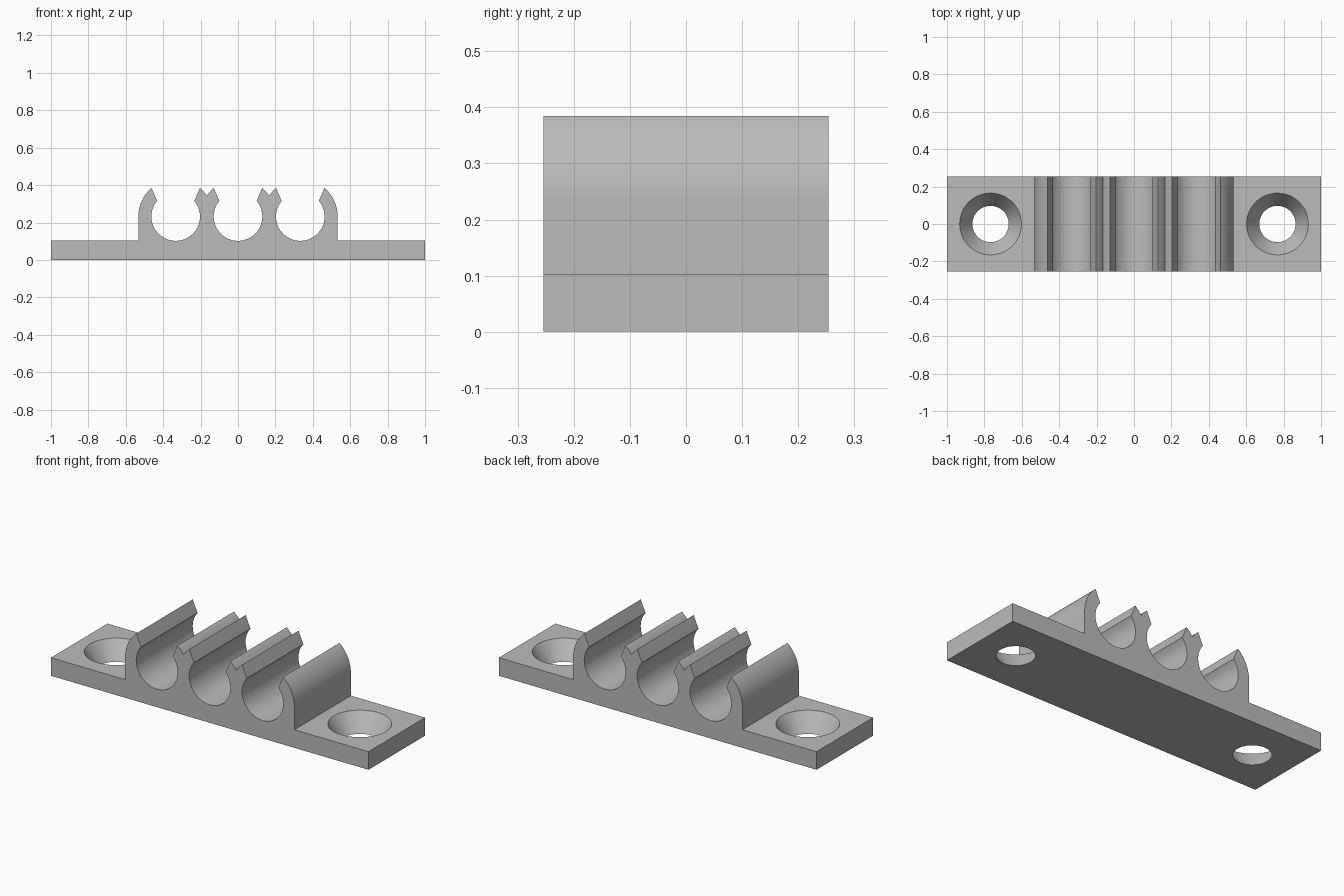
import bpy, bmesh
from math import sin, cos, acos, radians, degrees

DEPTH, PLATE, PITCH = 0.254, 0.103, 0.333
BORE, OUTER, AXIS = 0.13, 0.2, 0.232
LIP, TIP = 40, 49.7      # lip angles above horizontal: at the bore, at the outer wall

cube = bpy.data.objects.get("Cube")
if cube:
    bpy.data.objects.remove(cube)

grey = bpy.data.materials.new("plain grey")
grey.use_nodes = True
colour = (0.5, 0.5, 0.5, 1)
grey.diffuse_color = colour
grey.node_tree.nodes["Principled BSDF"].inputs["Base Color"].default_value = colour


def arc(cx, radius, start, end, steps):
    """Points along an arc about a clip axis, angles in degrees."""
    angles = [radians(start + (end - start) * i / steps) for i in range(steps + 1)]
    return [(cx + radius * cos(a), AXIS + radius * sin(a)) for a in angles]


# Side profile: plate, outer wall, three open bores with valleys between
valley = degrees(acos(PITCH / 2 / OUTER))
profile = [(-1, 0), (-1, PLATE), (-PITCH - OUTER, PLATE)]
for n in (-1, 0, 1):
    cx = n * PITCH
    left = 180 if n == -1 else 180 - valley
    right = 0 if n == 1 else valley
    outer_left = arc(cx, OUTER, left, 180 - TIP, 16)
    profile += outer_left if n == -1 else outer_left[1:]
    profile += arc(cx, BORE, 180 - LIP, 360 + LIP, 64)
    profile += arc(cx, OUTER, TIP, right, 16)
profile += [(PITCH + OUTER, PLATE), (1, PLATE), (1, 0)]

# Extrude the profile through the depth
bm = bmesh.new()
face = bm.faces.new([bm.verts.new((x, -DEPTH, z)) for x, z in profile])
extruded = bmesh.ops.extrude_face_region(bm, geom=[face])["geom"]
verts = [v for v in extruded if isinstance(v, bmesh.types.BMVert)]
bmesh.ops.translate(bm, verts=verts, vec=(0, 2 * DEPTH, 0))
bmesh.ops.recalc_face_normals(bm, faces=bm.faces)
mesh = bpy.data.meshes.new("triple_clip_bracket")
bm.to_mesh(mesh)
bm.free()
mesh.materials.append(grey)
bracket = bpy.data.objects.new("triple_clip_bracket", mesh)
bpy.context.collection.objects.link(bracket)

# Tapered screw holes, cut past both faces of the plate
SMALL, LARGE, OVER = 0.097, 0.165, 0.02
flare = (LARGE - SMALL) / PLATE * OVER
for side in (-1, 1):
    bpy.ops.mesh.primitive_cone_add(
        vertices=64, radius1=SMALL - flare, radius2=LARGE + flare,
        depth=PLATE + 2 * OVER, location=(side * 0.767, 0, PLATE / 2))
    cutter = bpy.context.object
    cutter.name = "screw_hole_cutter"
    cutter.hide_render = True
    cutter.data.materials.append(grey)
    cut = bracket.modifiers.new("screw_hole", 'BOOLEAN')
    cut.operation, cut.solver, cut.object = 'DIFFERENCE', 'EXACT', cutter
    bpy.ops.object.select_all(action='DESELECT')
    bracket.select_set(True)
    bpy.context.view_layer.objects.active = bracket
    bpy.ops.object.modifier_apply(modifier=cut.name)
    bpy.data.objects.remove(cutter)

bpy.ops.object.shade_smooth_by_angle(angle=radians(25))
